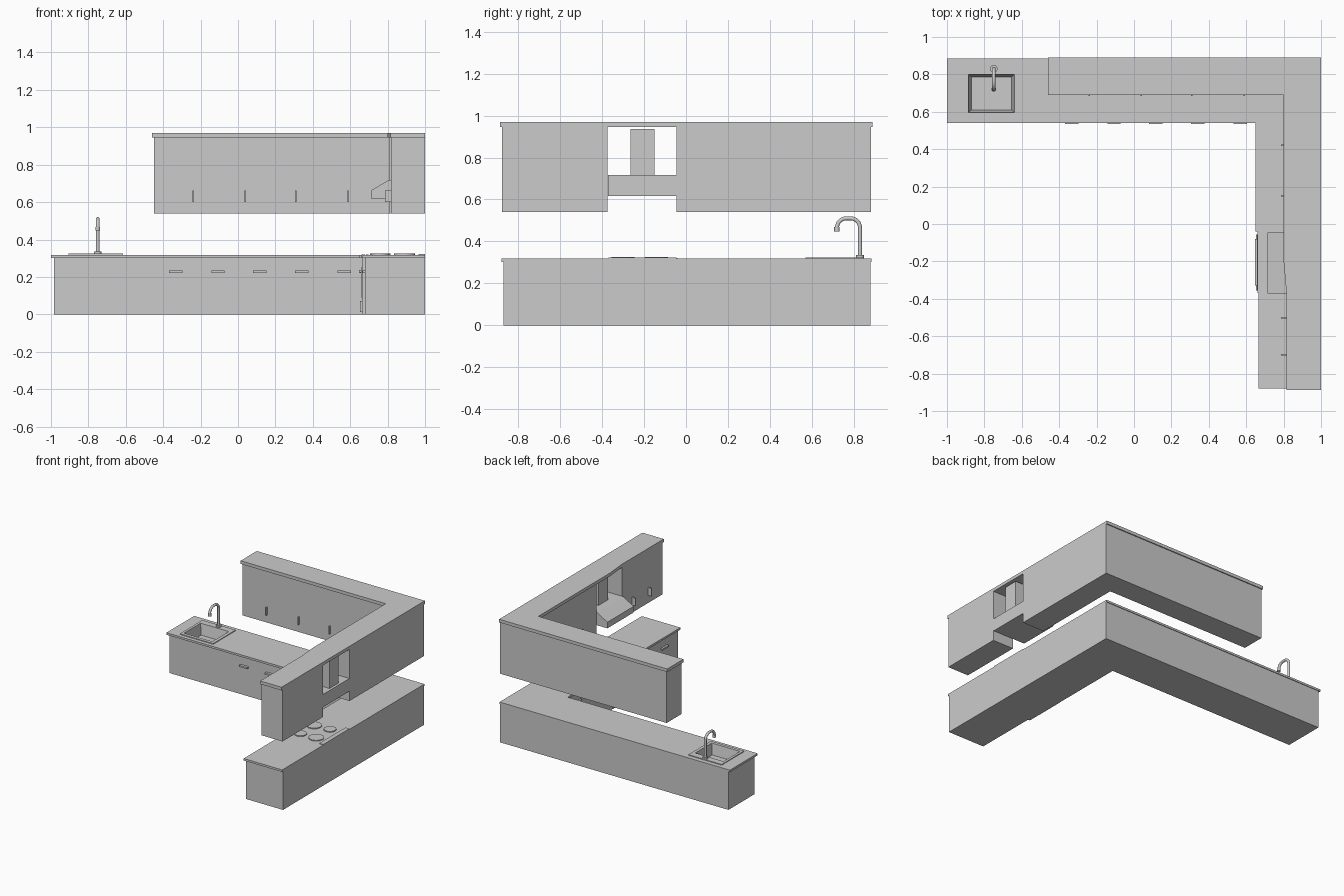
import bpy, bmesh, math

if "Cube" in bpy.data.objects:
    bpy.data.objects.remove(bpy.data.objects["Cube"])


def finish(bm, name):
    bmesh.ops.recalc_face_normals(bm, faces=bm.faces)
    me = bpy.data.meshes.new(name)
    bm.to_mesh(me)
    bm.free()
    ob = bpy.data.objects.new(name, me)
    bpy.context.collection.objects.link(ob)
    return ob


def loft(name, rings, cap_start=True):
    """Skin a list of equal-length vertex rings."""
    bm = bmesh.new()
    vs = [[bm.verts.new(p) for p in r] for r in rings]
    n = len(vs[0])
    for a, b in zip(vs, vs[1:]):
        for i in range(n):
            bm.faces.new((a[i], a[(i + 1) % n], b[(i + 1) % n], b[i]))
    if cap_start:
        bm.faces.new(vs[0])
    bm.faces.new(vs[-1])
    return finish(bm, name)


def prism(name, outline, z0, z1):
    return loft(name, [[(x, y, z) for x, y in outline] for z in (z0, z1)])


def rect(x0, x1, y0, y1):
    return [(x0, y0), (x1, y0), (x1, y1), (x0, y1)]


def box(name, x0, x1, y0, y1, z0, z1):
    return prism(name, rect(x0, x1, y0, y1), z0, z1)


def disc(name, x, y, z0, z1, r, n=24):
    ring = [(x + r * math.cos(2 * math.pi * i / n), y + r * math.sin(2 * math.pi * i / n)) for i in range(n)]
    ob = prism(name, ring, z0, z1)
    bpy.context.view_layer.objects.active = ob
    ob.select_set(True)
    bpy.ops.object.shade_smooth_by_angle()
    ob.select_set(False)
    return ob


# Lower L-shaped cabinets and worktop
base = prism("lower_cabinets", [(-.985, .555), (.665, .555), (.665, -.04), (.68, -.04), (.68, -.87),
                                (1, -.87), (1, .88), (-.985, .88)], 0, .302)
top = prism("worktop", [(-1, .54), (.65, .54), (.65, -.04), (.665, -.04), (.665, -.88),
                        (1, -.88), (1, .885), (-1, .885)], .302, .318)

# Sink opening through the worktop
cutter = box("sink_cutter", -.89, -.635, .59, .805, .22, .4)
for ob in (base, top):
    mod = ob.modifiers.new("sink_hole", "BOOLEAN")
    mod.operation, mod.solver, mod.object = "DIFFERENCE", "EXACT", cutter
    with bpy.context.temp_override(object=ob, active_object=ob):
        bpy.ops.object.modifier_apply(modifier=mod.name)
bpy.data.objects.remove(cutter)

# Sink plate with tapered basin, and drain
levels = [((-.905, -.615, .57, .85), .318), ((-.905, -.615, .57, .85), .324),
          ((-.885, -.64, .595, .80), .324), ((-.87, -.655, .61, .785), .24)]
loft("sink", [[(x, y, z) for x, y in rect(*r)] for r, z in levels], cap_start=False)
disc("sink_drain", -.76, .70, .24, .246, .022, 16)

# Tap: base collar, bent pipe and nozzle
disc("tap_base", -.75, .83, .324, .335, .02, 20)
cu = bpy.data.curves.new("tap_pipe", "CURVE")
cu.dimensions = "3D"
cu.bevel_depth, cu.bevel_resolution, cu.use_fill_caps = .010, 3, True
path = [(-.75, .83, .33)]
for cy, a0 in ((.785, 0), (.765, 90)):
    for i in range(7):
        a = math.radians(a0 + 15 * i)
        path.append((-.75, cy + .045 * math.cos(a), .465 + .045 * math.sin(a)))
path.append((-.75, .72, .455))
sp = cu.splines.new("POLY")
sp.points.add(len(path) - 1)
for p, co in zip(sp.points, path):
    p.co = (*co, 1)
sp.use_smooth = True
bpy.context.collection.objects.link(bpy.data.objects.new("tap_pipe", cu))
disc("tap_nozzle", -.75, .72, .448, .468, .013, 16)

# Drawer handles on the lower cabinets
for i, x in enumerate((-.332, -.107, .117, .342, .567)):
    box(f"back_drawer_handle_{i}", x - .036, x + .036, .535, .556, .222, .234)
for i, (x, y) in enumerate(((.68, -.70), (.68, -.50), (.665, .15), (.665, .40))):
    box(f"side_drawer_handle_{i}", x - .015, x + .001, y - .04, y + .04, .222, .234)

# Cooker: body, door, drawer, handle, hob
box("oven_body", .663, .70, -.37, -.04, 0, .302)
box("oven_door", .657, .663, -.355, -.055, .09, .25)
box("oven_drawer", .652, .663, -.355, -.055, .012, .07)
box("oven_handle", .648, .657, -.33, -.08, .225, .237)
box("hob_front_edge", .66, .68, -.37, -.04, .302, .320)
box("hob_back_strip", .965, 1, -.37, -.045, .318, .323)
for i, (x, y, r) in enumerate(((.76, -.31, .045), (.89, -.30, .055), (.76, -.14, .055), (.89, -.13, .045))):
    disc(f"burner_{i}", x, y, .316, .325, r)
for i in range(5):
    disc(f"hob_knob_{i}", .692, -.32 + .055 * i, .317, .321, .007, 10)

# Upper cabinets either side of the hood gap, joined by the cornice
prism("upper_cabinets", [(-.45, .70), (.81, .70), (.81, -.045), (1, -.045), (1, .882), (-.45, .882)], .54, .945)
box("upper_end_cabinet", .817, 1, -.877, -.375, .54, .945)
prism("cornice", [(-.46, .69), (.80, .69), (.80, -.2), (.815, -.37), (.815, -.888),
                  (1, -.888), (1, .89), (-.46, .89)], .945, .97)

# Upright handles on the upper doors
for i, x in enumerate((-.24, .04, .31, .59)):
    box(f"back_door_handle_{i}", x - .004, x + .004, .685, .702, .6, .662)
for i, y in enumerate((.42, .15, -.50, -.70)):
    box(f"side_door_handle_{i}", .787, .82, y - .004, y + .004, .6, .662)

# Extractor hood and chimney
hood = [(.715, .617), (1, .617), (1, .717), (.805, .717), (.715, .665)]
loft("extractor_hood", [[(x, y, z) for x, z in hood] for y in (-.372, -.046)])
box("hood_chimney", .865, .98, -.265, -.15, .717, .936)
